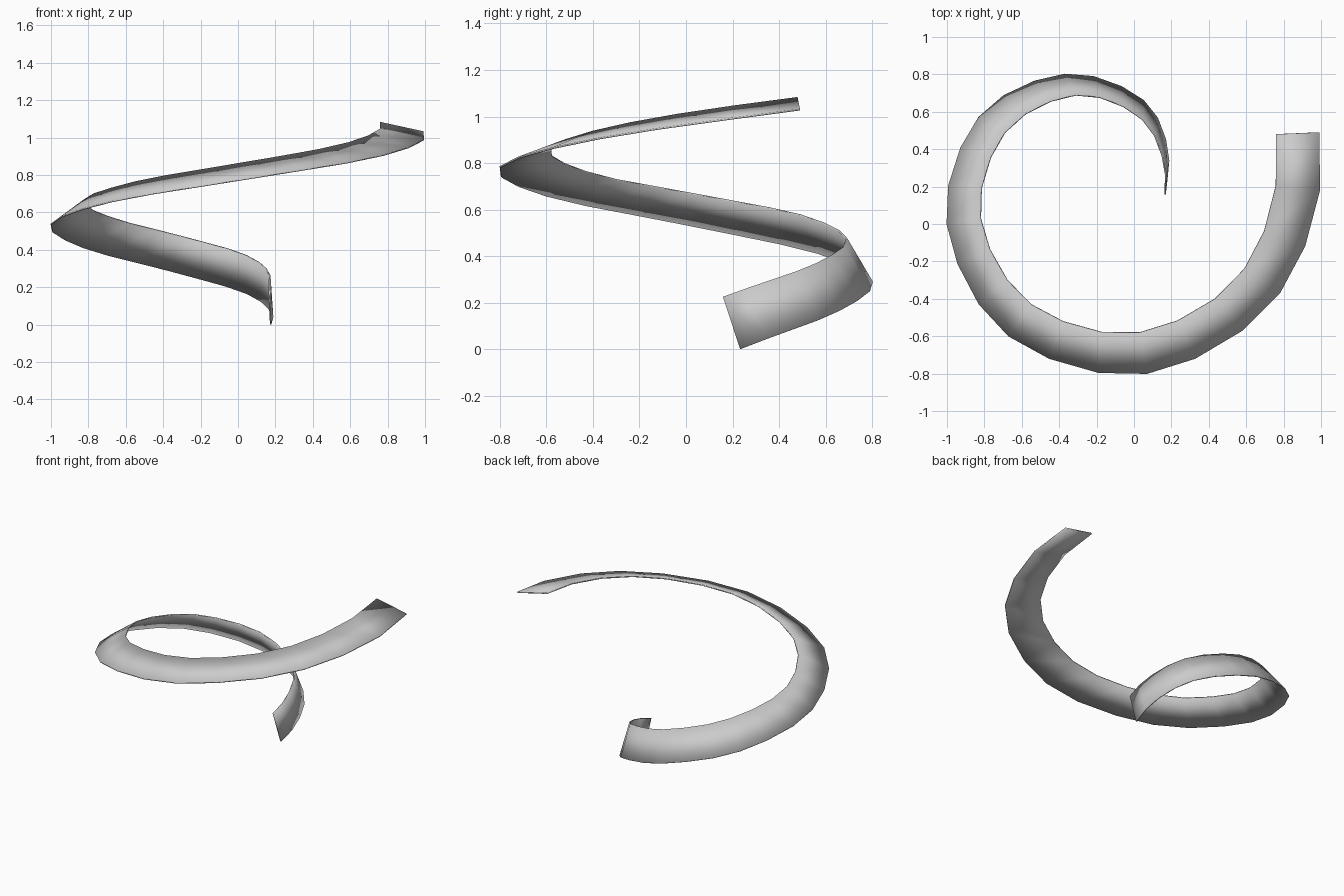
import bpy, bmesh
from mathutils import Vector

if "Cube" in bpy.data.objects:
    bpy.data.objects.remove(bpy.data.objects["Cube"])

RINGS = 26      # cross-sections along the ribbon
STEP = 3        # rings between two guide points

# Spiral guides seen from above, top end to bottom end: outer x, y, inner x, y
# (first and last two entries lie beyond the ends and only steer the curve)
GUIDE = [
    (0.45, 1.43, 0.38, 1.47),
    (0.99, 0.49, 0.76, 0.48),
    (0.78, -0.37, 0.59, -0.24),
    (0.07, -0.80, 0.03, -0.58),
    (-0.67, -0.60, -0.55, -0.43),
    (-1.00, 0.00, -0.82, 0.03),
    (-0.83, 0.57, -0.69, 0.49),
    (-0.37, 0.80, -0.31, 0.69),
    (0.05, 0.66, 0.045, 0.56),
    (0.185, 0.34, 0.17, 0.26),
    (0.09, 0.03, 0.10, -0.03),
    (-0.12, -0.20, -0.10, -0.22),
]
# Height of the inner edge above the outer one, every fifth ring
TILT = [0.05, 0.075, 0.11, 0.165, 0.20, 0.225, 0.225]


def catmull(a, b, c, d, t):
    return 0.5 * (2 * b + (c - a) * t + (2 * a - 5 * b + 4 * c - d) * t * t
                  + (3 * b - a - 3 * c + d) * t ** 3)


def guide_at(i):
    k, r = divmod(i, STEP)
    return [catmull(*q, r / STEP) for q in zip(*GUIDE[k:k + 4])]


# Ribbon surface: straight rungs that twist while descending evenly
bm = bmesh.new()
previous = None
for i in range(RINGS):
    ox, oy, ix, iy = guide_at(i)
    z = 1.03 * (1 - i / (RINGS - 1))
    k, r = divmod(i, 5)
    rise = TILT[k] + (TILT[k + 1] - TILT[k]) * r / 5
    outer, inner = Vector((ox, oy, z)), Vector((ix, iy, z + rise))
    rung = [bm.verts.new(outer.lerp(inner, t)) for t in (0, 1)]
    if previous:
        face = bm.faces.new((previous[0], previous[1], rung[1], rung[0]))
        face.smooth = True
    previous = rung
bmesh.ops.recalc_face_normals(bm, faces=bm.faces)
mesh = bpy.data.meshes.new("spiral_ribbon")
bm.to_mesh(mesh)
bm.free()
ribbon = bpy.data.objects.new("spiral_ribbon", mesh)
bpy.context.collection.objects.link(ribbon)

# Thin body
solid = ribbon.modifiers.new("thickness", 'SOLIDIFY')
solid.thickness = 0.008
solid.offset = 0
